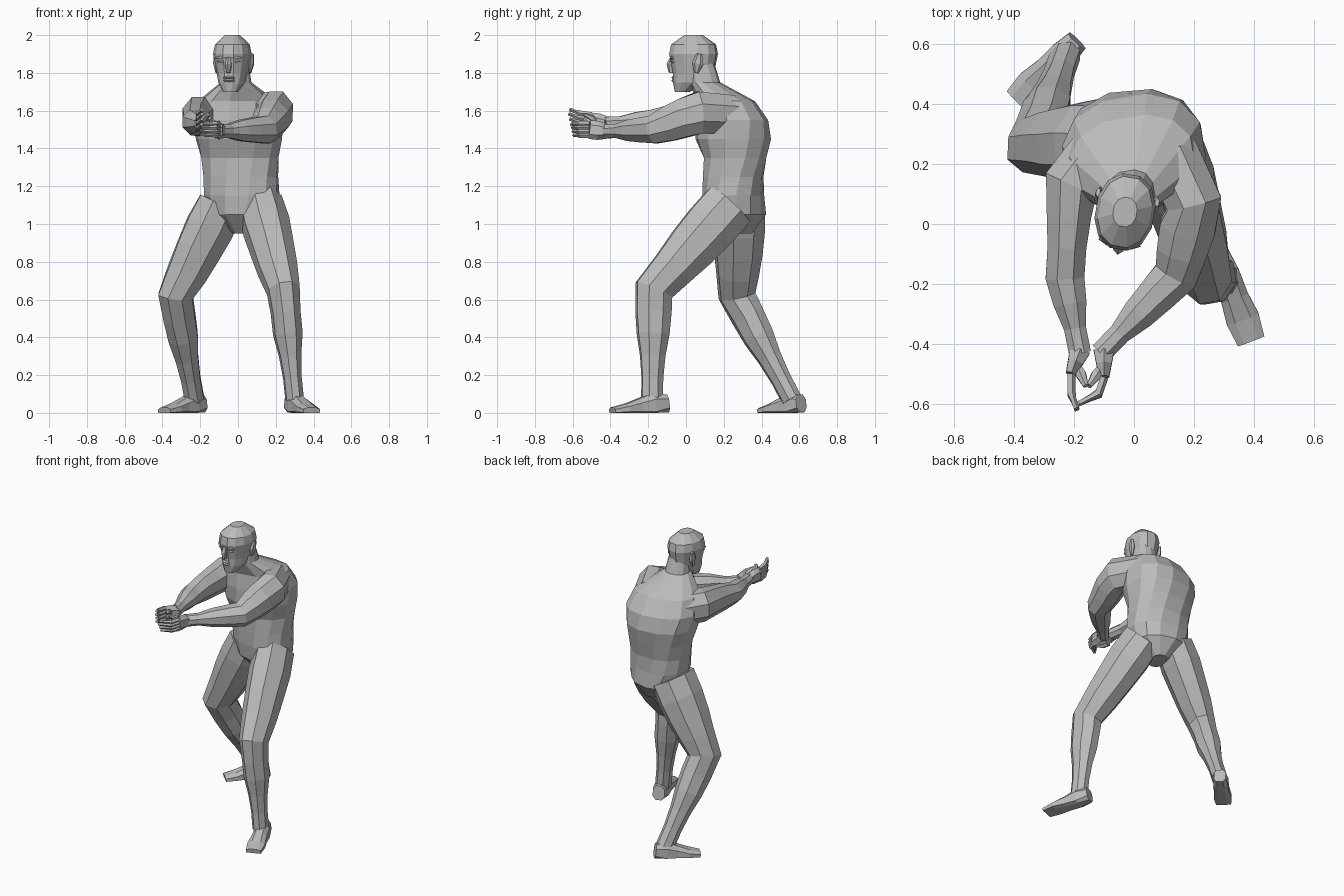
import bpy, bmesh, math
from mathutils import Vector, Matrix

if "Cube" in bpy.data.objects:
    bpy.data.objects.remove(bpy.data.objects["Cube"], do_unlink=True)

skin = bpy.data.materials.new("plain grey")
skin.use_nodes = True
GREY = (.5, .5, .5, 1)
skin.diffuse_color = GREY
skin.node_tree.nodes["Principled BSDF"].inputs["Base Color"].default_value = GREY

UP = Vector((0, 0, 1))
FRONT = Vector((0, -1, 0))


def facing(degrees):
    """Horizontal direction, turned from the front towards the model's left."""
    return Matrix.Rotation(math.radians(degrees), 3, "Z") @ FRONT


def loft(name, centres, radii, ref=FRONT, axis=None, sides=8, power=1.0, place=None):
    """Skin faceted sections, each with a half width and half depth, along a path."""
    bm = bmesh.new()
    last = len(centres) - 1
    loops = []
    for i, (centre, (width, depth)) in enumerate(zip(centres, radii)):
        along = axis or (centres[min(i + 1, last)] - centres[max(i - 1, 0)])
        front = ref(i / last) if callable(ref) else ref
        across = along.cross(front).normalized()
        outward = across.cross(along).normalized()
        loop = []
        for k in range(sides):
            angle = math.tau * (k + .5) / sides
            c, s = math.cos(angle), math.sin(angle)
            c = math.copysign(abs(c) ** power, c)
            s = math.copysign(abs(s) ** power, s)
            point = centre + across * width * c + outward * depth * s
            point.z = max(point.z, 0)
            loop.append(bm.verts.new(point))
        loops.append(loop)
    for lower, upper in zip(loops, loops[1:]):
        for k in range(sides):
            after = (k + 1) % sides
            bm.faces.new((lower[k], lower[after], upper[after], upper[k]))
    bm.faces.new(loops[0])
    bm.faces.new(loops[-1])
    bmesh.ops.recalc_face_normals(bm, faces=bm.faces)
    if place:
        bm.transform(place)
    mesh = bpy.data.meshes.new(name)
    bm.to_mesh(mesh)
    bm.free()
    mesh.materials.append(skin)
    bpy.context.collection.objects.link(bpy.data.objects.new(name, mesh))


def limb(name, joints, muscles, **options):
    """Loft through joints; each bone spaces its own muscle sections evenly."""
    joints = [Vector(joint) for joint in joints]
    centres, radii = [], []
    for start, end, sections in zip(joints, joints[1:], muscles):
        for i, section in enumerate(sections):
            centres.append(start.lerp(end, i / len(sections)))
            radii.append(section)
    loft(name, centres + joints[-1:], radii + [muscles[-1][-1]], **options)


def stack(name, bottom, step, lean, rows, **options):
    """Loft evenly spaced level sections, each row a y position, width and depth."""
    centres = [Vector((lean(i / len(rows)), row[0], bottom + step * i))
               for i, row in enumerate(rows)]
    loft(name, centres, [row[1:] for row in rows], axis=UP, sides=12, **options)


def spindle(name, start, end, width, depth, **options):
    """Small six-sided form that swells in the middle."""
    start, end = Vector(start), Vector(end)
    swell = (.4, 1, .5)
    loft(name, [start, start.lerp(end, .5), end],
         [(width * s, depth * s) for s in swell], sides=6, **options)


# Torso and neck: hips turned to the right, chest slightly to the left
stack("torso", .95, .1, lambda t: .03 - .05 * t, [
    (.27, .05, .08),
    (.26, .17, .16),
    (.25, .2, .16),
    (.25, .2, .16),
    (.26, .21, .17),
    (.25, .23, .2),
    (.24, .24, .19),
    (.21, .21, .15),
    (.1, .08, .08),
    (.08, .07, .07),
], ref=lambda t: facing(-20 + 30 * min(1, t * 1.5)), power=.85)

# Legs: both share the same thigh and shin sections
THIGH = [(.12, .15), (.13, .15), (.12, .14), (.11, .12)]
SHIN = [(.09, .11), (.08, .1), (.08, .09), (.06, .07), (.05, .06)]
limb("left_leg", [(.12, .23, 1.1), (.24, -.17, .65), (.3, -.18, .07)],
     [THIGH, SHIN], ref=facing(10))
limb("right_leg", [(-.09, .28, 1.1), (-.33, .27, .62), (-.23, .56, .07)],
     [THIGH, SHIN], ref=facing(-40))

# Feet, flattened on the ground
SOLE = [(.04, .05), (.05, .07), (.05, .05), (.06, .03), (.05, .02)]
for name, heel, toe in (
    ("left_foot", (.28, -.1, .05), (.39, -.39, .01)),
    ("right_foot", (-.19, .61, .05), (-.39, .41, .01)),
):
    heel, toe = Vector(heel), Vector(toe)
    loft(name, [heel.lerp(toe, i / 4) for i in range(len(SOLE))], SOLE,
         ref=UP, power=.8)

# Arms: shoulder blade, upper arm and forearm
BLADE = [(.1, .11)]
FOREARM = [(.07, .07), (.06, .06), (.04, .04)]
limb("left_arm", [(.12, .24, 1.58), (.2, .07, 1.59), (.14, -.17, 1.5), (-.11, -.43, 1.49)],
     [BLADE, [(.1, .12), (.1, .11), (.09, .1)], [(.08, .08)] + FOREARM], ref=UP)
limb("right_arm", [(-.1, .27, 1.56), (-.21, .13, 1.57), (-.23, -.18, 1.54), (-.18, -.43, 1.53)],
     [BLADE, [(.1, .11), (.08, .1), (.07, .09)], FOREARM], ref=UP)


# Hands: a palm, four curled fingers and a thumb, cupped towards each other
def hand(label, wrist, knuckle, bend, tip, thumb, fan):
    wrist, knuckle, bend, tip = map(Vector, (wrist, knuckle, bend, tip))
    middle = wrist.lerp(knuckle, .5)
    loft(label + "_palm", [wrist, middle, knuckle],
         [(.04, .04), (.03, .05), (.02, .05)], ref=UP, sides=6)
    for n, finger in enumerate(("index", "middle", "ring", "little")):
        lift = UP * (1.5 - n)
        reach = 1 - .1 * abs(n - 1)
        limb(f"{label}_{finger}_finger",
             [knuckle + lift * fan, knuckle.lerp(bend, reach) + lift * fan,
              bend.lerp(tip, reach) + lift * fan],
             [[(.015, .015)], [(.015, .015), (.01, .01)]], ref=UP, sides=5)
    spindle(label + "_thumb", middle, thumb, .02, .02, ref=UP)


hand("left", (-.1, -.42, 1.49), (-.1, -.51, 1.5), (-.12, -.57, 1.5),
     (-.19, -.6, 1.5), (-.15, -.54, 1.56), .02)
hand("right", (-.18, -.42, 1.53), (-.21, -.5, 1.54), (-.21, -.57, 1.55),
     (-.19, -.62, 1.57), (-.16, -.54, 1.58), .025)

# Head, modelled facing front and then turned a little to the right
TURN = Matrix.Translation((-.03, .04, 0)) @ Matrix.Rotation(math.radians(-10), 4, "Z")
stack("head", 1.7, .05, lambda t: 0, [
    (-.06, .04, .04),
    (-.02, .07, .09),
    (0, .08, .11),
    (0, .09, .12),
    (0, .1, .13),
    (0, .09, .12),
    (0, .04, .05),
], power=.9, place=TURN)

# Face
spindle("nose", (0, -.11, 1.89), (0, -.12, 1.8), .02, .03, place=TURN)
for name, height in (("upper_lip", 1.775), ("lower_lip", 1.76)):
    spindle(name, (-.03, -.1, height), (.03, -.1, height), .01, .02, place=TURN)
for label, s in (("left", 1), ("right", -1)):
    spindle(label + "_brow", (s * .01, -.12, 1.88), (s * .07, -.1, 1.88), .01, .01, place=TURN)
    spindle(label + "_eye", (s * .02, -.11, 1.86), (s * .06, -.1, 1.86), .01, .01, place=TURN)
    spindle(label + "_ear", (s * .09, .03, 1.8), (s * .1, .05, 1.9), .015, .03, place=TURN)
